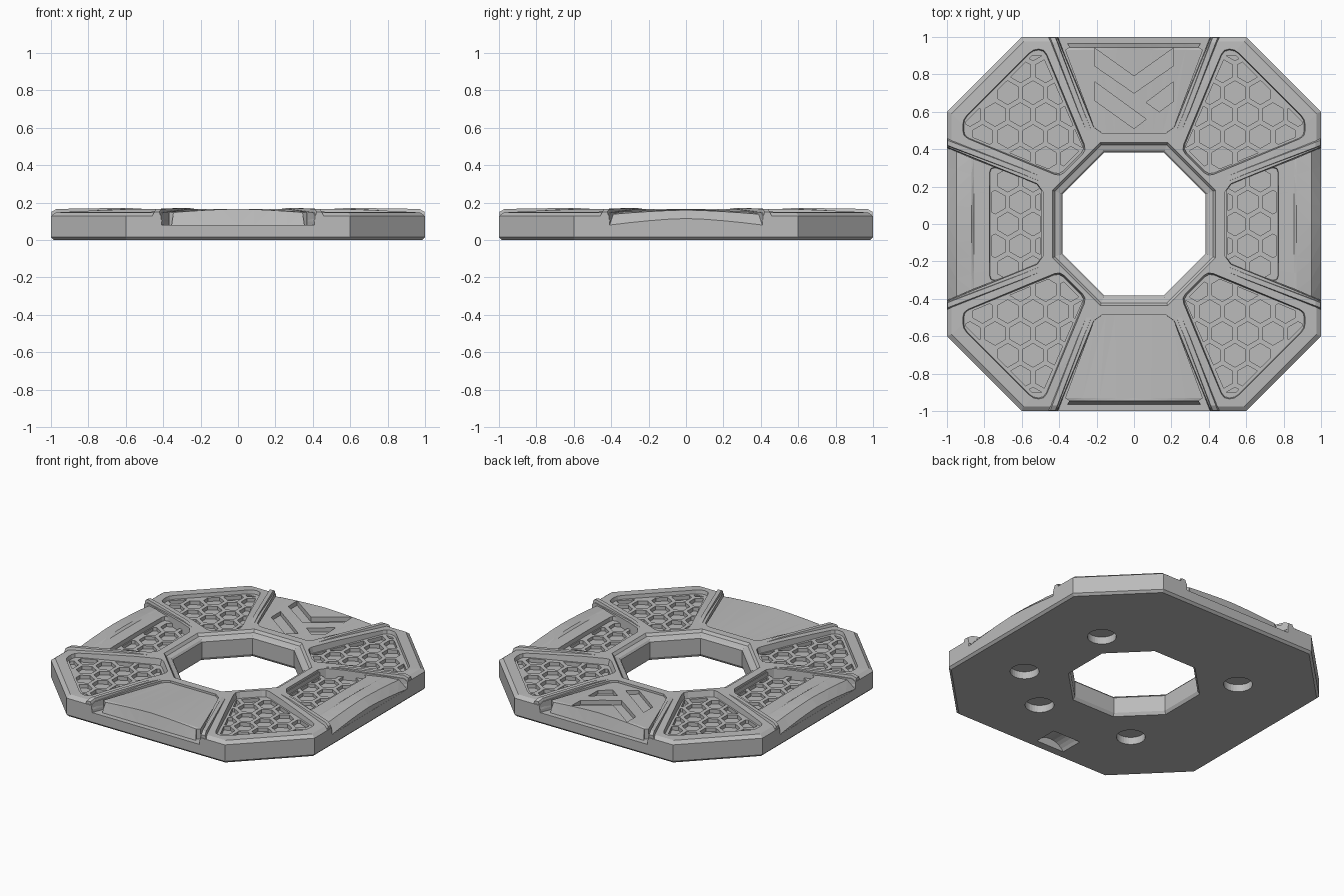
import bpy, bmesh, math
from mathutils import Vector, Matrix

cube = bpy.data.objects.get("Cube")
if cube:
    bpy.data.objects.remove(cube)

grey = bpy.data.materials.new("plain grey")
grey.use_nodes = True
grey.diffuse_color = (0.5, 0.5, 0.5, 1)
grey.node_tree.nodes["Principled BSDF"].inputs["Base Color"].default_value = (0.5, 0.5, 0.5, 1)


def finish(bm, name):
    bmesh.ops.recalc_face_normals(bm, faces=bm.faces)
    mesh = bpy.data.meshes.new(name)
    bm.to_mesh(mesh)
    bm.free()
    mesh.materials.append(grey)
    obj = bpy.data.objects.new(name, mesh)
    bpy.context.collection.objects.link(obj)
    return obj


def loft(bm, loops, cap=True):
    """Join loops of equal length; cap the ends or close into a ring."""
    rings = [[bm.verts.new(p) for p in loop] for loop in loops]
    pairs = list(zip(rings, rings[1:]))
    if cap:
        bm.faces.new(rings[0])
        bm.faces.new(rings[-1])
    else:
        pairs.append((rings[-1], rings[0]))
    n = len(rings[0])
    for a, b in pairs:
        for i in range(n):
            j = (i + 1) % n
            bm.faces.new((a[i], a[j], b[j], b[i]))


def prism(bm, poly, z0, z1, grow=1.0):
    cx = sum(p[0] for p in poly) / len(poly)
    cy = sum(p[1] for p in poly) / len(poly)
    top = [(cx + (x - cx) * grow, cy + (y - cy) * grow, z1) for x, y in poly]
    loft(bm, [[(x, y, z0) for x, y in poly], top])


def rounded(poly, r):
    """Round the corners of a polygon with short arcs."""
    out = []
    for i, p in enumerate(poly):
        p, a, b = Vector(p), Vector(poly[i - 1]), Vector(poly[(i + 1) % len(poly)])
        s, e = p + (a - p).normalized() * r, p + (b - p).normalized() * r
        out += [tuple(s), tuple((s + e) / 4 + p / 2), tuple(e)]
    return out


def clip(poly, area):
    """Keep the part of a polygon inside a convex counter-clockwise area."""
    for i, a in enumerate(area):
        b = area[(i + 1) % len(area)]

        def side(p):
            return (b[0] - a[0]) * (p[1] - a[1]) - (b[1] - a[1]) * (p[0] - a[0])
        out = []
        for k, q in enumerate(poly):
            p = poly[k - 1]
            sp, sq = side(p), side(q)
            if sp * sq < 0:
                t = sp / (sp - sq)
                out.append((p[0] + (q[0] - p[0]) * t, p[1] + (q[1] - p[1]) * t))
            if sq >= 0:
                out.append(q)
        poly = out
        if len(poly) < 3:
            return []
    return poly


def cut(obj, bm):
    cutter = finish(bm, "cutter")
    cutter.hide_render = True
    mod = obj.modifiers.new("cut", "BOOLEAN")
    mod.operation, mod.solver, mod.object = "DIFFERENCE", "EXACT", cutter
    bpy.context.view_layer.update()
    mesh = bpy.data.meshes.new_from_object(obj.evaluated_get(bpy.context.evaluated_depsgraph_get()))
    obj.modifiers.clear()
    obj.data = mesh
    bpy.data.objects.remove(cutter)


def honeycomb(bm, area, z0, z1):
    pitch, row, radius = 0.135, 0.117, 0.063
    for j in range(-9, 10):
        for i in range(-9, 10):
            cx, cy = (i + (j % 2) / 2) * pitch, j * row
            cell = [(cx + radius * math.sin(k * math.pi / 3), cy - radius * math.cos(k * math.pi / 3))
                    for k in range(6)]
            cell = clip(cell, area)
            if len(cell) > 2:
                size = sum(cell[k - 1][0] * p[1] - p[0] * cell[k - 1][1] for k, p in enumerate(cell)) / 2
                if size > 0.0008:
                    prism(bm, cell, z0, z1)


def octagon(a, b, z):
    return [(a, -b, z), (a, b, z), (b, a, z), (-b, a, z), (-a, b, z), (-a, -b, z), (-b, -a, z), (b, -a, z)]


# Body: octagonal ring with chamfered edges and a stepped centre hole
TAN = math.tan(math.pi / 8)
loops = [octagon(a, b, z) for a, b, z in
         [(.985, .594, 0), (1, .6, .015), (1, .6, .128), (.975, .59, .147)]]
loops += [octagon(r, r * TAN, z) for r, z in
          [(.62, .166), (.435, .166), (.422, .148), (.393, .14), (.383, .128), (.383, .02), (.395, 0)]]
bm = bmesh.new()
loft(bm, loops, cap=False)
bmesh.ops.triangulate(bm, faces=[f for f in bm.faces])
body = finish(bm, "body")

# Four side bays for the panels
bay = [(-.17, .49), (.17, .49), (.212, .52), (.45, 1.1), (-.45, 1.1), (-.212, .52)]
bm = bmesh.new()
for k in range(4):
    c, s = round(math.cos(k * math.pi / 2)), round(math.sin(k * math.pi / 2))
    prism(bm, [(x * c - y * s, x * s + y * c) for x, y in bay], .08, .2, 1.02)
cut(body, bm)

# Corner recesses, then honeycomb pockets in their floors
corner = rounded([(.48, .93), (.54, .93), (.91, .56), (.91, .47), (.40, .262), (.262, .40)][::-1], .03)
floor_area = [(.49, .90), (.275, .41), (.41, .275), (.90, .48), (.90, .545), (.545, .90)]
recess, cells = bmesh.new(), bmesh.new()
for sx in (-1, 1):
    for sy in (-1, 1):
        prism(recess, [(x * sx, y * sy) for x, y in corner], .125, .2, 1.05)
quadrant = bmesh.new()
honeycomb(quadrant, floor_area, .1, .13)
tile = bpy.data.meshes.new("tile")
quadrant.to_mesh(tile)
quadrant.free()
for sx in (-1, 1):
    for sy in (-1, 1):
        tile.transform(Matrix.Diagonal((sx, sy, 1, 1)))
        cells.from_mesh(tile)
        tile.transform(Matrix.Diagonal((sx, sy, 1, 1)))
bpy.data.meshes.remove(tile)
cut(body, recess)
cut(body, cells)

# Underside: round sockets and a finger scoop
bm = bmesh.new()
for x, y in [(.53, .32), (.62, -.32), (.28, -.58), (-.41, -.52), (-.5, .41)]:
    bmesh.ops.create_cone(bm, cap_ends=True, segments=32, radius1=.09, radius2=.09, depth=.1,
                          matrix=Matrix.Translation((x, y, 0)))
bmesh.ops.create_cone(bm, cap_ends=True, segments=32, radius1=.13, radius2=.13, depth=.16,
                      matrix=Matrix.Translation((-.1, -.85, -.075)) @ Matrix.Rotation(math.pi / 2, 4, "X"))
cut(body, bm)


def panel(name, rows, turn):
    """Arched panel: rows of (distance, half width, centre height, edge height)."""
    loops = []
    for d, w, zc, ze in rows:
        line = [(w * t / 4, d, zc + (ze - zc) * abs(t / 4) ** 1.5) for t in range(-4, 5)]
        loops.append([(-w, d, .07)] + line + [(w, d, .07)])
    bm = bmesh.new()
    loft(bm, loops)
    bmesh.ops.triangulate(bm, faces=[f for f in bm.faces if len(f.verts) == 4])
    bmesh.ops.rotate(bm, verts=bm.verts, matrix=Matrix.Rotation(turn, 3, "Z"))
    return finish(bm, name)


# Front and back panels: stop short of the rim, leaving a ledge
end_rows = [(.48, .2, .152, .152), (.93, .368, .165, .15), (.945, .345, .166, .147), (.965, .355, .081, .081)]
panel("front_panel", end_rows, math.pi)
back = panel("back_panel", end_rows, 0)

# Chevron marks sunk into the back panel
marks = [[(-.21, .94), (-.21, .845), (0, .70), (.21, .845), (.21, .94), (0, .79)],
         [(-.21, .76), (-.21, .66), (0, .51), (.065, .56)],
         [(.21, .76), (.065, .65), (.135, .60), (.21, .655)]]
bm = bmesh.new()
for mark in marks:
    prism(bm, mark, .128, .2)
cut(back, bm)

# Side panels: honeycomb tray, step and sloping outer lip
side_rows = [(.48, .2, .15, .15), (.855, .347, .152, .148), (.87, .353, .164, .15),
             (.95, .388, .16, .138), (.999, .408, .115, .08)]
tray = [(.495, -.21), (.56, -.30), (.77, -.30), (.77, .30), (.56, .30), (.495, .21)]
tray_floor = [(x + (.008 if x < .7 else -.008), y * .97) for x, y in tray]
for name, turn, sign in (("left_panel", -math.pi / 2, 1), ("right_panel", math.pi / 2, -1)):
    obj = panel(name, side_rows, turn)
    for fill in (lambda b: prism(b, rounded(tray, .025), .122, .2, 1.03),
                 lambda b: honeycomb(b, tray_floor, .1, .13)):
        bm = bmesh.new()
        fill(bm)
        bmesh.ops.scale(bm, vec=(sign, 1, 1), verts=bm.verts)
        cut(obj, bm)

# Eight radial ribs beside the bays
for sx in (-1, 1):
    for sy in (-1, 1):
        for swap in (False, True):
            bm = bmesh.new()
            ends = []
            for d, c, top in ((.5, .243, .166), (.6, .284, .172), (.97, .425, .166), (.998, .436, .15)):
                ring = [(c - .03, d, .1), (c - .015, d, top), (c + .012, d, top), (c + .036, d, .1)]
                ends.append([((y if swap else x) * sx, (x if swap else y) * sy, z) for x, y, z in ring])
            loft(bm, ends)
            finish(bm, "%s_%s_%s_rib" % ("left" if sx > 0 else "right", "back" if sy > 0 else "front",
                                         "side" if swap else "end"))
